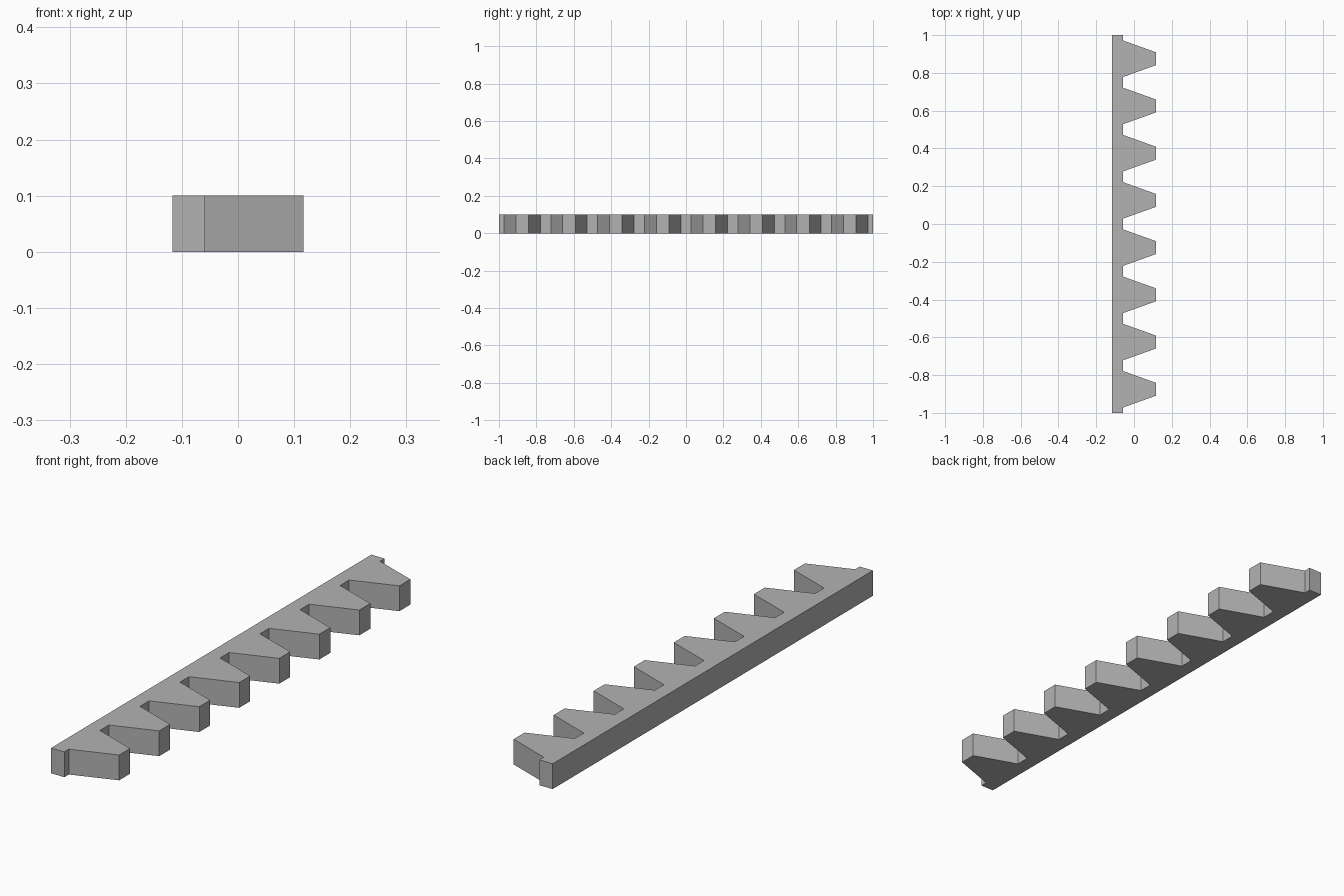
import bpy
import bmesh

cube = bpy.data.objects.get("Cube")
if cube:
    bpy.data.objects.remove(cube, do_unlink=True)

TEETH = 8
LENGTH = 2.0
PITCH = LENGTH / TEETH
HEIGHT = 0.1
BACK_X, ROOT_X, TIP_X = -0.117, -0.059, 0.117
ROOT_HALF, TIP_HALF = 0.097, 0.034

# Plain grey metal
grey = bpy.data.materials.new("grey_metal")
grey.use_nodes = True
colour = (0.45, 0.45, 0.45, 1.0)
grey.diffuse_color = colour
grey.node_tree.nodes["Principled BSDF"].inputs["Base Color"].default_value = colour

# Rack outline: straight back, then one tapered tooth per pitch
half = LENGTH / 2
outline = [(BACK_X, half), (BACK_X, -half), (ROOT_X, -half)]
for i in range(TEETH):
    y = -half + (i + 0.5) * PITCH
    outline += [(ROOT_X, y - ROOT_HALF), (TIP_X, y - TIP_HALF),
                (TIP_X, y + TIP_HALF), (ROOT_X, y + ROOT_HALF)]
outline.append((ROOT_X, half))

# Extrude the outline into a solid bar
bm = bmesh.new()
base = bm.faces.new([bm.verts.new((x, y, 0)) for x, y in outline])
top = bmesh.ops.extrude_face_region(bm, geom=[base], use_keep_orig=True)
verts = [v for v in top["geom"] if isinstance(v, bmesh.types.BMVert)]
bmesh.ops.translate(bm, vec=(0, 0, HEIGHT), verts=verts)
bmesh.ops.recalc_face_normals(bm, faces=bm.faces)

mesh = bpy.data.meshes.new("gear_rack")
bm.to_mesh(mesh)
bm.free()
mesh.materials.append(grey)
rack = bpy.data.objects.new("gear_rack", mesh)
bpy.context.collection.objects.link(rack)
